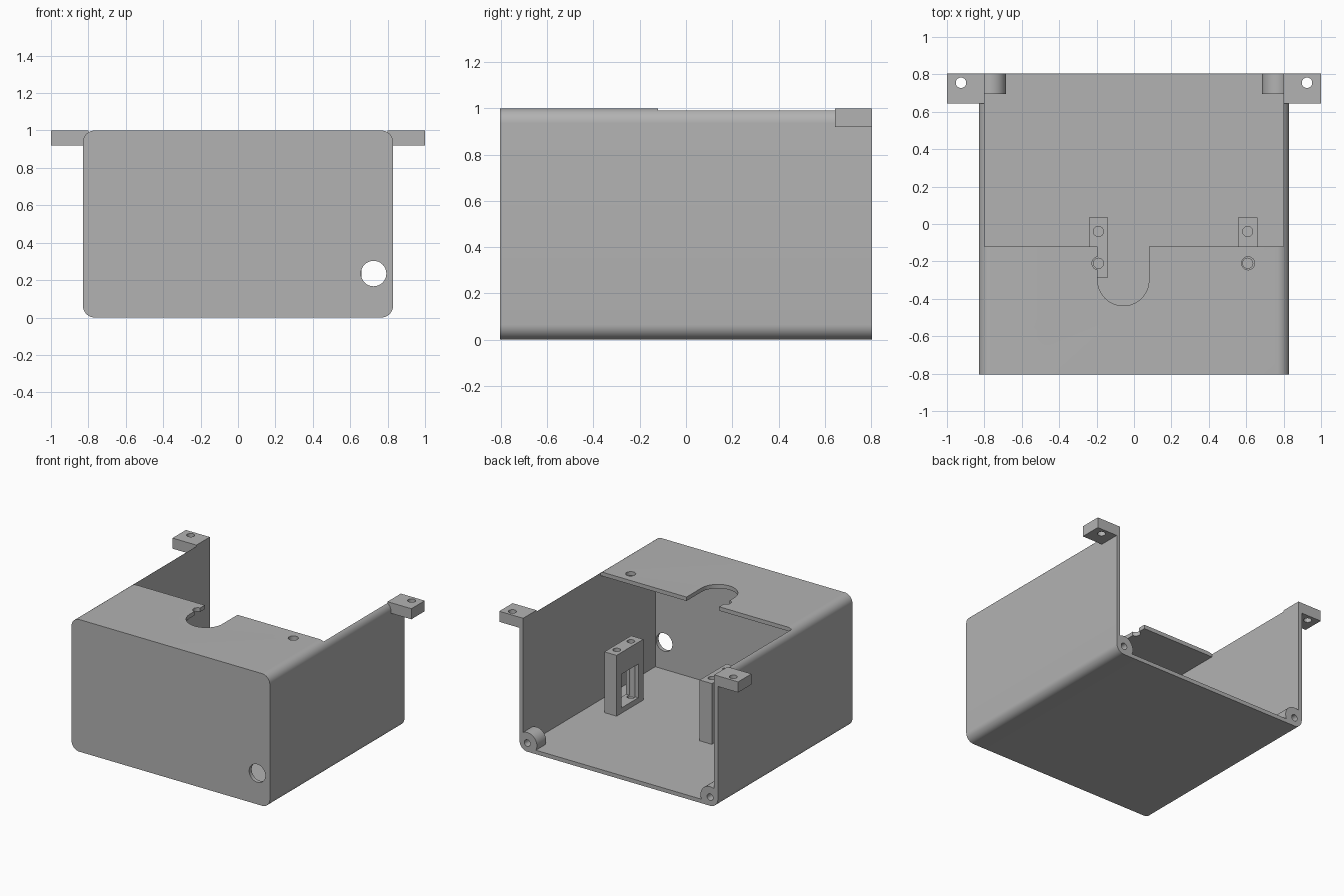
import bpy, bmesh
from math import cos, sin, radians

cube = bpy.data.objects.get("Cube")
if cube:
    bpy.data.objects.remove(cube, do_unlink=True)

grey = bpy.data.materials.new("plain grey")
grey.use_nodes = True
grey.diffuse_color = (0.448, 0.448, 0.448, 1)
grey.node_tree.nodes["Principled BSDF"].inputs["Base Color"].default_value = grey.diffuse_color


def arc(cx, cy, r, start=0, end=360, steps=32):
    """Points along an arc; a full circle leaves out the repeated end."""
    count = steps if end - start == 360 else steps + 1
    angles = [radians(start + (end - start) * i / steps) for i in range(count)]
    return [(cx + r * cos(a), cy + r * sin(a)) for a in angles]


def rect(x0, y0, x1, y1):
    return [(x0, y0), (x1, y0), (x1, y1), (x0, y1)]


def prism(name, outline, axis, lo, hi):
    """Extrude a closed outline along one axis, from lo to hi."""
    def place(p, t):
        return {"x": (t, p[0], p[1]), "y": (p[0], t, p[1]), "z": (p[0], p[1], t)}[axis]
    bm = bmesh.new()
    ends = [[bm.verts.new(place(p, t)) for p in outline] for t in (lo, hi)]
    for ring in ends:
        bm.faces.new(ring)
    n = len(outline)
    for i in range(n):
        j = (i + 1) % n
        bm.faces.new((ends[0][i], ends[0][j], ends[1][j], ends[1][i]))
    bmesh.ops.recalc_face_normals(bm, faces=bm.faces)
    mesh = bpy.data.meshes.new(name)
    bm.to_mesh(mesh)
    bm.free()
    mesh.materials.append(grey)
    obj = bpy.data.objects.new(name, mesh)
    bpy.context.collection.objects.link(obj)
    return obj


def cut(obj, *cutter_args):
    """Subtract a prism from the object and bake the result."""
    cutter = prism("cutter", *cutter_args)
    mod = obj.modifiers.new("cut", "BOOLEAN")
    mod.operation, mod.solver, mod.object = "DIFFERENCE", "EXACT", cutter
    bpy.context.view_layer.update()
    baked = bpy.data.meshes.new_from_object(
        obj.evaluated_get(bpy.context.evaluated_depsgraph_get()))
    obj.modifiers.clear()
    obj.data = baked
    bpy.data.objects.remove(cutter, do_unlink=True)


W, D, R, T = 0.83, 0.805, 0.065, 0.03   # half width, half depth, corner, wall
parts = []

# Housing: rounded tube closed at the front and open at the back
outline = []
for cx, cz, start in ((W - R, 1 - R, 0), (R - W, 1 - R, 90), (R - W, R, 180), (W - R, R, 270)):
    outline += arc(cx, cz, R, start, start + 90, 12)
housing = prism("housing", outline, "y", -D, D)
cut(housing, rect(T - W, T, W - T, 1 - T), "y", T - D, 1)

# Roof opening, cable slot, roof screw holes and front hole
cut(housing, rect(T - W, -0.12, W - T, 1), "z", 0.95, 1.1)
cut(housing, arc(-0.057, -0.3, 0.137, 180, 360) + [(0.08, 0), (-0.194, 0)], "z", 0.9, 1.1)
for x in (-0.19, 0.61):
    cut(housing, arc(x, -0.21, 0.035), "z", 0.9, 1.1)
cut(housing, arc(0.725, 0.235, 0.068, steps=48), "y", -1, -0.7)
parts.append(housing)

for side, s in (("left", 1), ("right", -1)):
    # Mounting ears at the top rear corners
    ear = prism(side + "_ear", rect(s * 0.8, 0.645, s, D), "z", 0.92, 1)
    cut(ear, arc(s * 0.925, 0.755, 0.028), "z", 0.8, 1.1)
    # Screw bosses in the bottom rear corners
    curve = arc(W - R, R, 0.08, 64, 206, 20) + [(0.81, 0.02)]
    boss = prism(side + "_screw_boss", [(s * x, z) for x, z in curve], "y", 0.695, D)
    cut(boss, arc(s * (W - R), R, 0.025), "y", 0.6, 1)
    parts += [ear, boss]

# Upright brackets with a window and two screw bores each
for side, x in (("left", 0.608), ("right", -0.19)):
    post = prism(side + "_bracket", rect(x - 0.051, -0.285, x + 0.051, 0.035), "z", 0.02, 0.49)
    cut(post, rect(-0.225, 0.07, -0.025, 0.325), "x", x - 0.2, x + 0.2)
    for y in (-0.04, -0.21):
        cut(post, arc(x, y, 0.027), "z", 0.055, 0.6)
    parts.append(post)

# Smooth the curved faces, keep the edges sharp
bpy.ops.object.select_all(action="DESELECT")
for obj in parts:
    obj.select_set(True)
bpy.context.view_layer.objects.active = housing
bpy.ops.object.shade_smooth_by_angle(angle=radians(30))
